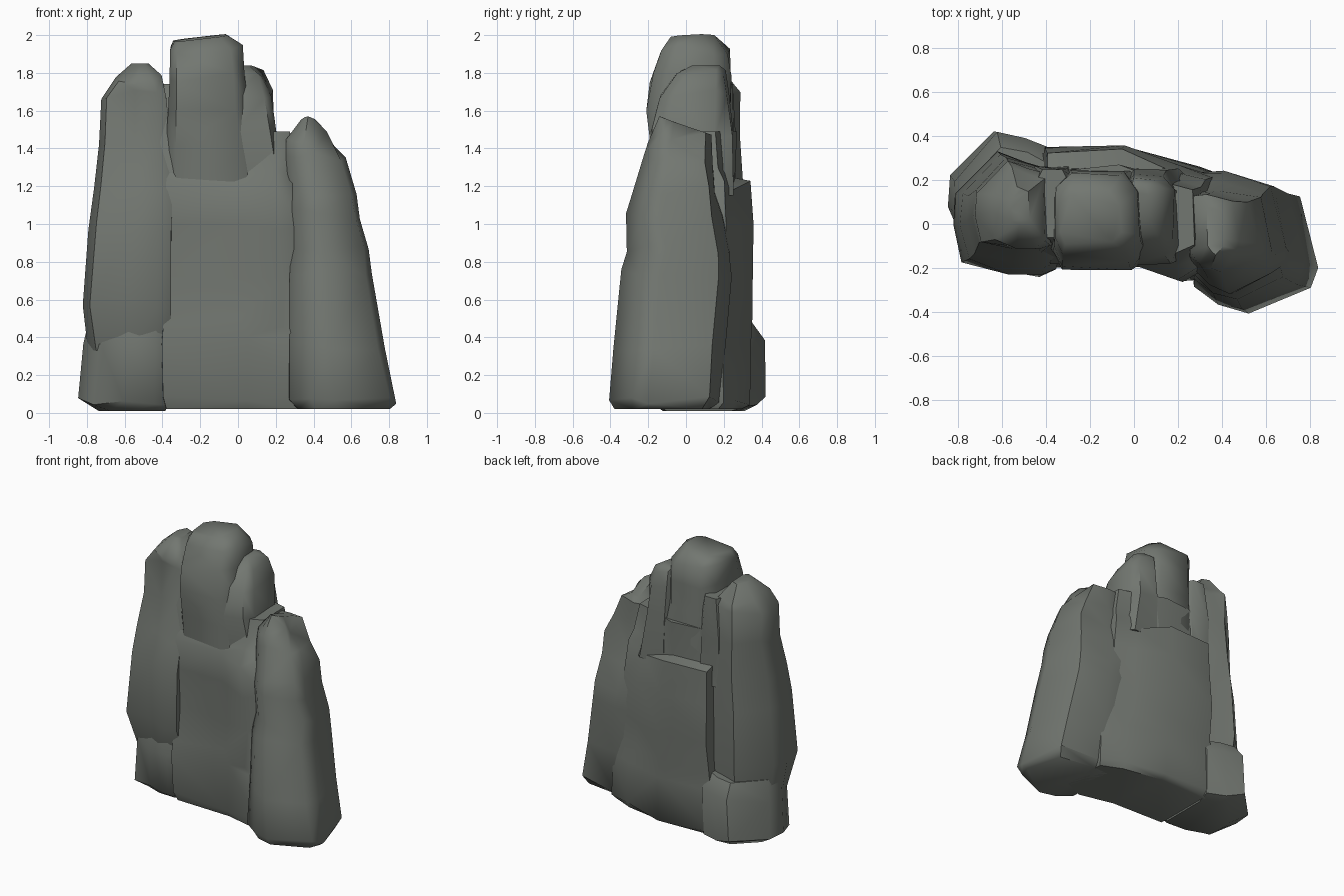
import bpy, bmesh, random

random.seed(4)
stone = bpy.data.materials.new("stone")
stone.diffuse_color = (0.17, 0.185, 0.165, 1)


def rock(name, footprint, levels, slope=(0, 0), jitter=0.012):
    """Stack a footprint, fitted into a box (z, x0, x1, y0, y1) at every level.
    The top ring is tilted by slope along x and y."""
    xs, ys = zip(*footprint)
    fx, fy = min(xs), min(ys)
    w, d = max(xs) - fx, max(ys) - fy
    bm = bmesh.new()
    rings = []
    last = len(levels) - 1
    for i, (z, x0, x1, y0, y1) in enumerate(levels):
        ring = []
        for x, y in footprint:
            j = random.uniform(-jitter, jitter)
            u, v = (x - fx) / w, (y - fy) / d
            dz = 2.5 * j if 0 < i < last else 0
            if i == last:
                dz = slope[0] * (u - .5) * (x1 - x0) + slope[1] * (v - .5) * (y1 - y0)
            ring.append(bm.verts.new((x0 + u * (x1 - x0) + j * .5,
                                      y0 + v * (y1 - y0) + j, z + dz)))
        rings.append(ring)
    n = len(footprint)
    for a, b in zip(rings, rings[1:]):
        for k in range(n):
            m = (k + 1) % n
            bm.faces.new((a[k], a[m], b[m], b[k]))
    bm.faces.new(rings[0][::-1])
    bm.faces.new(rings[-1])
    bmesh.ops.triangulate(bm, faces=bm.faces[:])
    bmesh.ops.recalc_face_normals(bm, faces=bm.faces[:])
    mesh = bpy.data.meshes.new(name)
    bm.to_mesh(mesh)
    bm.free()
    mesh.materials.append(stone)
    ob = bpy.data.objects.new(name, mesh)
    bpy.context.collection.objects.link(ob)
    bpy.context.view_layer.objects.active = ob
    ob.select_set(True)
    bpy.ops.object.shade_smooth_by_angle(angle=0.9)
    ob.select_set(False)
    return ob


# footprints, anticlockwise from the front left
LEFT = [(-.81, -.17), (-.6, -.23), (-.43, -.24), (-.35, -.2), (-.35, .3),
        (-.5, .36), (-.64, .41), (-.84, .19), (-.85, .03)]
FOOT = [(-.76, -.16), (-.6, -.22), (-.43, -.24), (-.36, -.2), (-.36, .33),
        (-.5, .38), (-.64, .41), (-.84, .19), (-.85, .03)]
MIDDLE = [(-.4, -.2), (.05, -.2), (.32, -.27), (.47, -.2), (.47, .21),
          (.3, .27), (0, .36), (-.42, .34)]
RIGHT = [(.27, -.28), (.38, -.37), (.52, -.41), (.8, -.29), (.84, -.18),
         (.75, .15), (.45, .22), (.25, .2)]
BLOCK = [(-.8, -1), (.7, -1), (1, -.6), (1, .6), (.6, 1), (-.6, 1), (-1, .6), (-1, -.6)]

# left foot and the pillar standing on it
rock("left_foot", FOOT, [
    (.01, -.74, -.38, -.12, .3), (.06, -.85, -.37, -.17, .41),
    (.36, -.82, -.37, -.2, .41), (.48, -.79, -.37, -.18, .34)])
rock("left_pillar", LEFT, [
    (.33, -.79, -.36, -.16, .3), (.58, -.82, -.35, -.23, .33),
    (.98, -.79, -.35, -.23, .32), (1.2, -.76, -.34, -.19, .3),
    (1.45, -.73, -.36, -.12, .28), (1.68, -.72, -.38, -.12, .28),
    (1.76, -.65, -.41, -.11, .27), (1.85, -.56, -.48, 0, .18)])

# broad central wall
rock("central_wall", MIDDLE, [
    (.02, -.4, .45, -.22, .3), (.07, -.42, .47, -.26, .35),
    (.38, -.42, .46, -.26, .35), (.48, -.41, .37, -.25, .34),
    (.7, -.41, .37, -.24, .36), (.98, -.4, .35, -.26, .35),
    (1.2, -.4, .32, -.25, .33), (1.27, -.39, .3, -.2, .27),
    (1.49, -.38, .27, -.15, .26)])

# summit, its stepped shoulder and the low bridge to the left pillar
rock("summit", BLOCK, [
    (1.1, -.38, .15, -.16, .24), (1.4, -.38, .1, -.18, .25),
    (1.6, -.37, .05, -.21, .24), (1.78, -.36, .03, -.18, .24),
    (1.92, -.36, .02, -.13, .23), (1.985, -.34, -.06, -.09, .14)], slope=(.12, .05))
rock("summit_shoulder", BLOCK, [
    (1.15, -.05, .27, -.16, .26), (1.48, -.05, .2, -.19, .25),
    (1.69, -.05, .18, -.13, .22), (1.79, -.04, .13, -.05, .2),
    (1.84, -.03, .07, .03, .17)])
rock("bridge", BLOCK, [
    (1.1, -.5, -.25, -.16, .26), (1.45, -.5, -.25, -.12, .26),
    (1.74, -.45, -.3, -.05, .24)])

# right pillar with its jutting foot
rock("right_pillar", RIGHT, [
    (.02, .3, .8, -.38, .13), (.06, .25, .84, -.41, .18),
    (.35, .25, .78, -.38, .2), (.74, .26, .71, -.35, .25),
    (.86, .26, .69, -.31, .24), (1.05, .25, .65, -.32, .2),
    (1.17, .25, .63, -.28, .16), (1.35, .24, .57, -.23, .15),
    (1.46, .25, .48, -.19, .13), (1.53, .33, .41, -.15, .08)], slope=(0, -.35))
